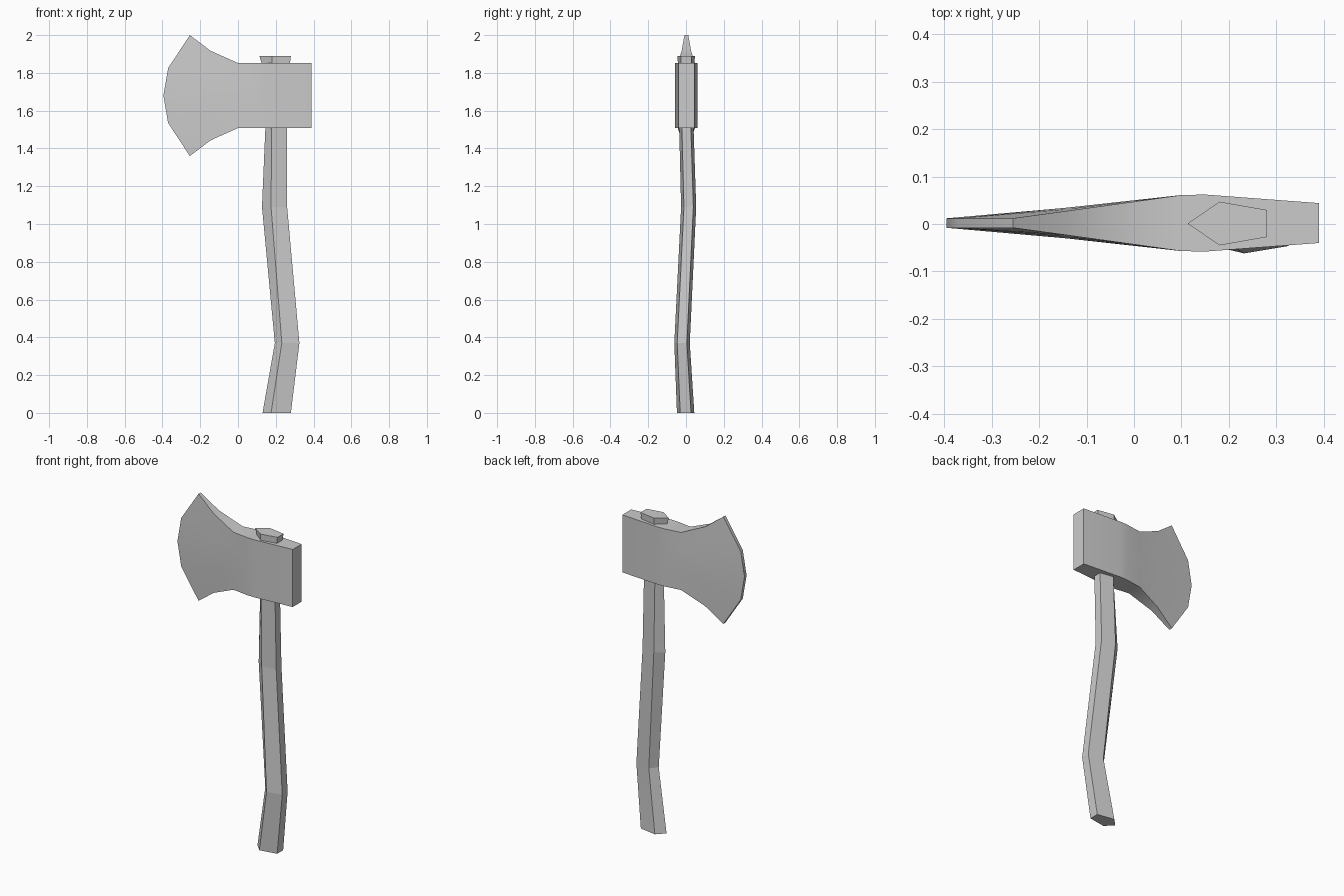
import bpy
import bmesh
import math

cube = bpy.data.objects.get("Cube")
if cube:
    bpy.data.objects.remove(cube)

grey = bpy.data.materials.new("plain grey")
grey.use_nodes = True
grey.diffuse_color = (0.6, 0.6, 0.6, 1)
grey.node_tree.nodes["Principled BSDF"].inputs["Base Color"].default_value = grey.diffuse_color


def finish(bm, name, angle):
    """Turn a bmesh into a named object, smooth below the given angle."""
    bmesh.ops.recalc_face_normals(bm, faces=bm.faces)
    mesh = bpy.data.meshes.new(name)
    bm.to_mesh(mesh)
    bm.free()
    mesh.materials.append(grey)
    obj = bpy.data.objects.new(name, mesh)
    bpy.context.collection.objects.link(obj)
    bpy.ops.object.select_all(action="DESELECT")
    obj.select_set(True)
    bpy.context.view_layer.objects.active = obj
    bpy.ops.object.shade_smooth_by_angle(angle=math.radians(angle))


def loft(bm, rings):
    """Bridge closed rings of points and cap both ends."""
    loops = [[bm.verts.new(p) for p in ring] for ring in rings]
    n = len(loops[0])
    for a, b in zip(loops, loops[1:]):
        for i in range(n):
            j = (i + 1) % n
            bm.faces.new((a[i], a[j], b[j], b[i]))
    return loops


# Axe head: columns of (x, half height, half thickness at rim, at middle)
MID_Z, MID_Y = 1.68, 0.002
columns = [(0.39, 0.172, 0.042, 0.042), (0.15, 0.172, 0.06, 0.06),
           (0.10, 0.172, 0.059, 0.059), (0.0, 0.172, 0.045, 0.048),
           (-0.145, 0.237, 0.025, 0.032)]
rows = (1, 0.45, 0, -0.45, -1)


def head_ring(points):
    front = [(x, MID_Y - t, MID_Z + z) for x, z, t in points]
    back = [(x, MID_Y + t, MID_Z + z) for x, z, t in reversed(points)]
    return front + back


rings = [head_ring([(x, h * r, mid + (rim - mid) * abs(r)) for r in rows])
         for x, h, rim, mid in columns]
# Curved cutting edge closes the blade
rings.append(head_ring([(-0.255, 0.32, 0.01), (-0.37, 0.145, 0.01), (-0.395, 0, 0.01),
                        (-0.37, -0.145, 0.01), (-0.255, -0.32, 0.01)]))
bm = bmesh.new()
loops = loft(bm, rings)
bm.faces.new(loops[0])
edge = loops[-1]
for i in range(len(rows) - 1):
    bm.faces.new((edge[i], edge[i + 1], edge[-2 - i], edge[-1 - i]))
finish(bm, "axe_head", 25)

# Handle: five-sided sections of (z, nose x, shoulder x, rear x, centre y, half width)
sections = [(0, 0.13, 0.175, 0.28, -0.002, 0.046), (0.37, 0.195, 0.232, 0.325, -0.021, 0.041),
            (1.09, 0.127, 0.175, 0.26, 0.014, 0.04), (1.51, 0.145, 0.178, 0.26, 0.002, 0.038),
            (1.85, 0.125, 0.18, 0.275, 0.001, 0.044), (1.89, 0.113, 0.18, 0.28, 0.001, 0.046)]
bm = bmesh.new()
loops = loft(bm, [[(nose, y, z), (shoulder, y - w, z), (rear, y - w * 0.62, z),
                   (rear, y + w * 0.62, z), (shoulder, y + w, z)]
                  for z, nose, shoulder, rear, y, w in sections])
bm.faces.new(loops[0])
bm.faces.new(loops[-1])
finish(bm, "handle", 5)
